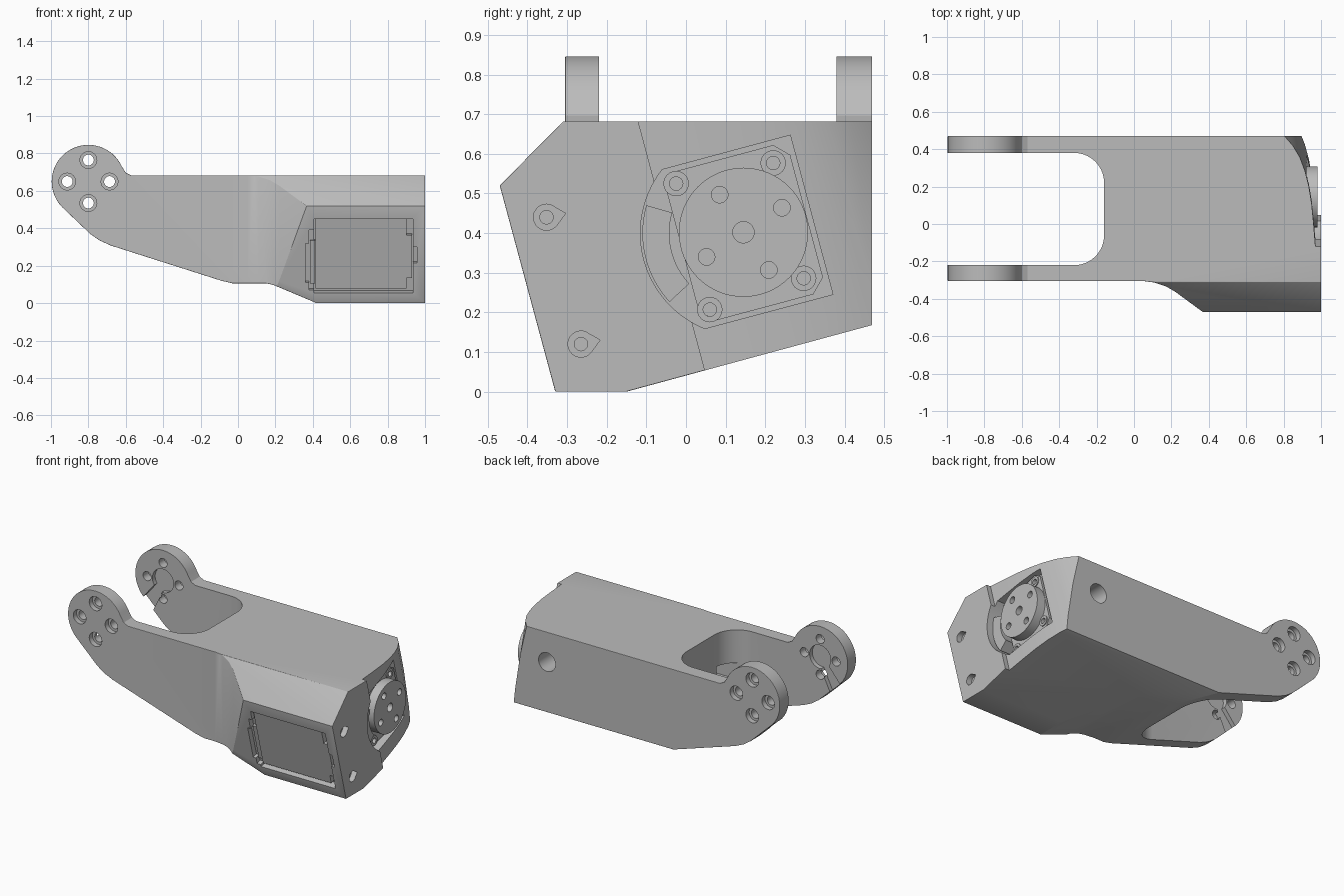
import bpy, bmesh
from math import sin, cos, radians
from mathutils import Vector

if "Cube" in bpy.data.objects:
    bpy.data.objects.remove(bpy.data.objects["Cube"], do_unlink=True)

grey = bpy.data.materials.new("plain grey")
grey.use_nodes = True
grey.diffuse_color = (0.5, 0.5, 0.5, 1)
grey.node_tree.nodes["Principled BSDF"].inputs["Base Color"].default_value = (0.5, 0.5, 0.5, 1)

# Axes: U and V are the motor's own axes, tipped 15 degrees about x
TILT = radians(15)
X, Y, Z = Vector((1, 0, 0)), Vector((0, 1, 0)), Vector((0, 0, 1))
U = Vector((0, cos(TILT), sin(TILT)))
V = Vector((0, -sin(TILT), cos(TILT)))
SIDE, END, PLAN = (X, Z, Y), (Y, Z, X), (X, Y, Z)
CURVE, FACE, FRONT = (U, X, V), (U, V, X), (X, V, U)


def prism(name, pts, axes, lo, hi):
    """Extrude a 2D outline along the third axis from lo to hi."""
    a, b, n = axes
    bm = bmesh.new()
    rings = [[bm.verts.new(a * p + b * q + n * d) for p, q in pts] for d in (lo, hi)]
    bm.faces.new(rings[0])
    bm.faces.new(rings[1])
    for i in range(len(pts)):
        j = (i + 1) % len(pts)
        bm.faces.new((rings[0][i], rings[0][j], rings[1][j], rings[1][i]))
    bmesh.ops.recalc_face_normals(bm, faces=bm.faces)
    mesh = bpy.data.meshes.new(name)
    bm.to_mesh(mesh)
    bm.free()
    mesh.materials.append(grey)
    ob = bpy.data.objects.new(name, mesh)
    bpy.context.collection.objects.link(ob)
    return ob


def arc(c, r, start=0, end=360, n=32):
    count = n if end - start == 360 else n + 1
    angles = [radians(start + (end - start) * i / n) for i in range(count)]
    return [(c[0] + r * cos(t), c[1] + r * sin(t)) for t in angles]


def rect(x0, x1, y0, y1):
    return [(x0, y0), (x1, y0), (x1, y1), (x0, y1)]


def apply(ob, mod):
    bpy.context.view_layer.objects.active = ob
    bpy.ops.object.modifier_apply(modifier=mod.name)


def boolean(ob, pts, axes, lo, hi, op="DIFFERENCE"):
    tool = prism("cutter", pts, axes, lo, hi)
    tool.hide_render = True
    mod = ob.modifiers.new("cut", "BOOLEAN")
    mod.operation, mod.solver, mod.object = op, "EXACT", tool
    apply(ob, mod)
    bpy.data.objects.remove(tool, do_unlink=True)


# Arm body: side outline crossed with the end and plan outlines
pivot = (-0.8, 0.65)
side = arc(pivot, 0.196, 25, 225, 40) + [
    (-0.79, 0.37), (-0.74, 0.335), (-0.68, 0.308), (-0.09, 0.12), (-0.03, 0.106),
    (0.15, 0.106), (0.19, 0.097), (0.42, 0), (1, 0), (1, 0.682),
    (-0.57, 0.682), (-0.6, 0.697)]
body = prism("arm_body", side, SIDE, -0.7, 0.7)
boolean(body, [(-0.33, 0), (-0.33, -0.2), (-0.15, -0.2), (-0.15, 0), (0.47, 0.168), (0.47, 1),
               (-0.31, 1), (-0.31, 0.682), (-0.47, 0.52)], END, -1.5, 1.5, "INTERSECT")
boolean(body, [(-1.5, 0.8), (-1.5, -0.305), (0.05, -0.305), (0.11, -0.313), (0.17, -0.333),
               (0.22, -0.362), (0.37, -0.472), (0.6, -0.64), (1.5, -0.64), (1.5, 0.8)],
        PLAN, -0.5, 1.5, "INTERSECT")
bevel = body.modifiers.new("soft_edges", "BEVEL")
bevel.width, bevel.segments = 0.012, 2
bevel.limit_method, bevel.angle_limit = "ANGLE", radians(40)
apply(body, bevel)

# Fork slot with round inner corners, and a cable opening
boolean(body, [(-1.3, 0.38), (-1.3, -0.22)] + arc((-0.32, -0.06), 0.16, -90, 0, 16)
        + arc((-0.32, 0.22), 0.16, 0, 90, 16), PLAN, -0.5, 1.5)
boolean(body, rect(-0.3, 0.25, -0.2, -0.08), PLAN, 0.36, 0.47)

# Curved motor end, motor pocket and horn clearance
boolean(body, [(0.06, 1.3), (0.06, 0.97), (0.18, 0.96), (0.28, 0.95), (0.37, 0.935),
               (0.45, 0.914), (0.52, 0.887), (0.58, 0.85), (0.63, 0.805), (0.68, 0.74),
               (0.75, 0.64), (0.75, 1.3)], CURVE, -0.5, 1.5)
hub = (0.2436, 0.349)
hu, hv = hub
boolean(body, [(hu + 0.178, hv - 0.208), (hu + 0.178, hv + 0.208)]
        + arc(hub, 0.26, 127, 233, 28), FACE, 0.885, 1.3)

# Fork ears: counterbored holes and keyhole recesses on the inside
for dx, dz in ((0, 0.115), (0, -0.115), (0.113, 0), (-0.113, 0)):
    c = (pivot[0] + dx, pivot[1] + dz)
    boolean(body, arc(c, 0.029, n=24), SIDE, -0.6, 0.7)
    boolean(body, arc(c, 0.045, n=24), SIDE, -0.6, -0.272)
    boolean(body, arc(c, 0.045, n=24), SIDE, 0.437, 0.7)
keyhole = arc(pivot, 0.075, -95, 215, 30)
keyhole = [(x, z) for x, z in keyhole] + [(-1.0, 0.44), (-0.9, 0.38)]
for lo, hi in ((-0.248, -0.2), (0.36, 0.408)):
    boolean(body, keyhole, SIDE, lo, hi)

# Round hole in the back wall
boolean(body, arc((0.66, 0.49), 0.06), SIDE, 0.25, 0.7)

# Screw holes with teardrop recesses on the end
for y, z in ((-0.352, 0.44), (-0.265, 0.12)):
    boolean(body, arc((y, z), 0.033, 50, 325, 20) + [(y + 0.048, z + 0.01)], END, 0.965, 1.2)
    boolean(body, arc((y, z), 0.017, n=20), END, 0.85, 1.2)


def up(z):
    """Height on the leaning front face, measured along V."""
    return (z + 0.0825) / cos(TILT)


# Front motor pocket with side notches
boolean(body, rect(0.405, 0.935, up(0.055), up(0.45)), FRONT, -0.6, -0.27)
for x0, x1, z0, z1 in ((0.38, 0.42, 0.07, 0.39), (0.36, 0.42, 0.11, 0.32),
                       (0.92, 0.957, 0.215, 0.3)):
    boolean(body, rect(x0, x1, up(z0), up(z1)), FRONT, -0.6, -0.285)

# Motor casing seen in the front pocket
z0, z1, z2, z3 = up(0.075), up(0.13), up(0.36), up(0.448)
casing = prism("motor_casing", [
    (0.415, z0), (0.9, z0), (0.9, z1), (0.93, z1), (0.93, z2), (0.9, z2),
    (0.9, z3), (0.415, z3)], FRONT, -0.262, -0.306)
tab = prism("motor_tab", rect(0.385, 0.413, up(0.1), up(0.33)), FRONT, -0.28, -0.3)

# Motor face, guard ring and output horn at the end
u0, u1, v0, v1, k = hu - 0.16, hu + 0.165, hv - 0.195, hv + 0.195, 0.035
motor = prism("motor_face", [
    (u0 + k, v0), (u1 - k, v0), (u1, v0 + k), (u1, v1 - k),
    (u1 - k, v1), (u0 + k, v1), (u0, v1 - k), (u0, v0 + k)], FACE, 0.87, 0.922)
for y, z in ((-0.025, 0.525), (0.06, 0.207), (0.22, 0.577), (0.297, 0.286)):
    boolean(motor, arc((y, z), 0.017, n=16), END, 0.89, 1)
    screw = prism("screw_collar", arc((y, z), 0.032, n=24), END, 0.9, 0.928)
    boolean(screw, arc((y, z), 0.017, n=16), END, 0.89, 1)
guard = prism("guard_ring", arc(hub, 0.255, 149, 208, 20) + arc(hub, 0.187, 149, 208, 20)[::-1],
              FACE, 0.88, 0.962)
horn = prism("output_horn", arc((0.145, 0.402), 0.163, n=64), END, 0.88, 0.98)
for y, z, r in ((0.145, 0.402, 0.027), (0.085, 0.497, 0.021), (0.242, 0.464, 0.021),
                (0.209, 0.307, 0.021), (0.052, 0.34, 0.021)):
    boolean(horn, arc((y, z), r, n=20), END, 0.945, 1.1)

# Smooth the curved walls, keep edges sharp
bpy.ops.object.select_all(action="DESELECT")
for ob in bpy.context.scene.objects:
    if ob.type == "MESH" and grey.name in ob.data.materials:
        ob.select_set(True)
        bpy.context.view_layer.objects.active = ob
bpy.ops.object.shade_smooth_by_angle(angle=radians(20))
